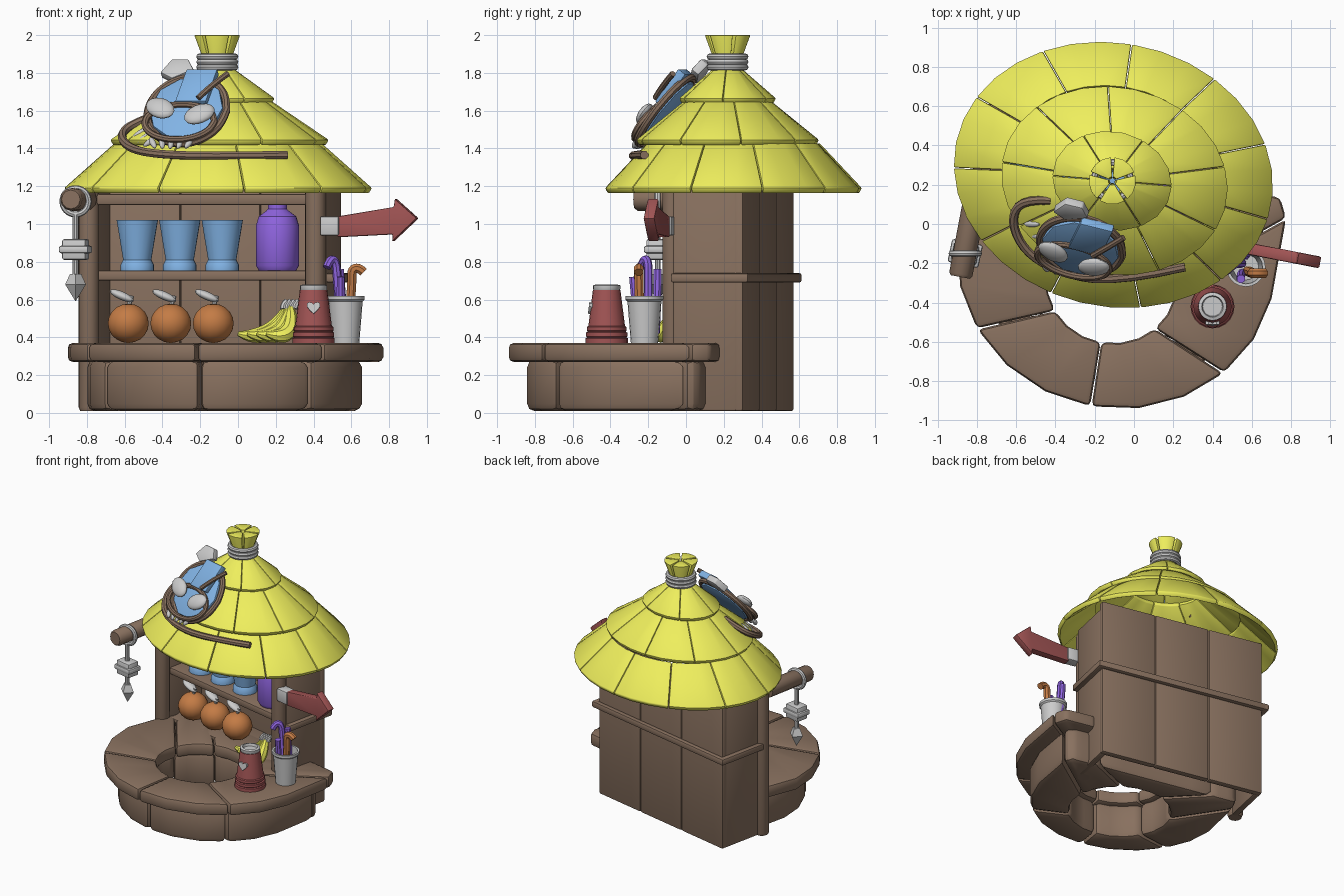
import bpy, bmesh
from math import sin, cos, pi, radians, copysign
from mathutils import Matrix, Vector

if "Cube" in bpy.data.objects:
    bpy.data.objects.remove(bpy.data.objects["Cube"])

COLS = dict(brown=(.25, .165, .115), yellow=(.86, .86, .11), blue=(.22, .45, .78),
            purple=(.28, .13, .75), orange=(.55, .2, .06), red=(.36, .09, .09))
MATS = {}
for k, c in COLS.items():
    MATS[k] = bpy.data.materials.new(k)
    MATS[k].diffuse_color = (*c, 1)

def T(*p):
    return Matrix.Translation(p)

def frame(o, u, v):
    u, v = Vector(u).normalized(), Vector(v).normalized()
    return T(*o) @ Matrix((u, v, u.cross(v))).transposed().to_4x4()

TURN = Matrix.Rotation(radians(-12), 4, 'Z')
HUT = T(-.09, -.18, 0) @ TURN            # the hut and counter are turned a little

def smooth(ob):
    bpy.ops.object.select_all(action='DESELECT')
    ob.select_set(True)
    bpy.context.view_layer.objects.active = ob
    bpy.ops.object.shade_smooth_by_angle(angle=radians(35))

def finish(bm, name, mat=None, M=Matrix(), bevel=0):
    bmesh.ops.recalc_face_normals(bm, faces=bm.faces)
    if bevel:
        edges = [e for e in bm.edges if len(e.link_faces) == 2 and e.calc_face_angle() > .5]
        bmesh.ops.bevel(bm, geom=edges, offset=bevel, segments=2, profile=.5,
                        affect='EDGES', clamp_overlap=True)
    bm.transform(M)
    me = bpy.data.meshes.new(name)
    bm.to_mesh(me)
    bm.free()
    ob = bpy.data.objects.new(name, me)
    bpy.context.collection.objects.link(ob)
    if mat:
        me.materials.append(MATS[mat])
    smooth(ob)

def box(name, x, y, z, mat=None, M=HUT, bevel=.012):
    bm = bmesh.new()
    lo, hi = Vector((x[0], y[0], z[0])), Vector((x[1], y[1], z[1]))
    bmesh.ops.create_cube(bm, size=1, matrix=T(*((lo + hi) / 2)) @ Matrix.Diagonal((*(hi - lo), 1)))
    finish(bm, name, mat, M, bevel)

def lathe(name, pts, mat=None, M=Matrix(), n=20):
    bm = bmesh.new()
    vs = [bm.verts.new((r, 0, z)) for r, z in pts]
    es = [bm.edges.new(p) for p in zip(vs, vs[1:])]
    bmesh.ops.spin(bm, geom=vs + es, cent=(0, 0, 0), axis=(0, 0, 1), angle=2 * pi, steps=n, use_duplicate=False)
    bmesh.ops.remove_doubles(bm, verts=bm.verts, dist=1e-4)
    finish(bm, name, mat, M)

def blob(name, size, mat=None, M=Matrix()):
    bm = bmesh.new()
    bmesh.ops.create_uvsphere(bm, u_segments=16, v_segments=10, radius=1)
    finish(bm, name, mat, M @ Matrix.Diagonal((*size, 1)))

def prism(name, pts, depth, mat=None, M=Matrix(), bevel=.008):
    bm = bmesh.new()
    f = bm.faces.new([bm.verts.new((x, y, -depth / 2)) for x, y in pts])
    r = bmesh.ops.extrude_face_region(bm, geom=[f])
    bmesh.ops.translate(bm, vec=(0, 0, depth), verts=[v for v in r['geom'] if isinstance(v, bmesh.types.BMVert)])
    finish(bm, name, mat, M, bevel)

def tube(name, pts, r, mat=None, cyclic=False, M=Matrix(), kind='NURBS'):
    cu = bpy.data.curves.new(name, 'CURVE')
    cu.dimensions, cu.bevel_depth, cu.bevel_resolution, cu.use_fill_caps = '3D', r, 2, True
    sp = cu.splines.new(kind)
    sp.points.add(len(pts) - 1)
    for p, q in zip(sp.points, pts):
        p.co = (*(M @ Vector(q[:3])), 1)
        p.radius = q[3] if len(q) > 3 else 1
    sp.use_cyclic_u, sp.use_endpoint_u, sp.order_u, sp.resolution_u = cyclic, True, 3, 4
    ob = bpy.data.objects.new(name, cu)
    bpy.context.collection.objects.link(ob)
    if mat:
        cu.materials.append(MATS[mat])
    bpy.ops.object.select_all(action='DESELECT')
    ob.select_set(True)
    bpy.context.view_layer.objects.active = ob
    bpy.ops.object.convert(target='MESH')
    smooth(bpy.context.view_layer.objects.active)

def circle(rx, ry, n=20):
    return [(rx * cos(2 * pi * i / n), ry * sin(2 * pi * i / n), 0) for i in range(n)]

def ring_blocks(name, n, start, sub, section, mat, M, bevel, gap):
    """n separate blocks around a ring; section(angle) gives the cross-section loop."""
    bm = bmesh.new()
    for b in range(n):
        a0, a1 = start + 2 * pi * b / n + gap, start + 2 * pi * (b + 1) / n - gap
        loops = [[bm.verts.new(p) for p in section(a0 + (a1 - a0) * i / sub)] for i in range(sub + 1)]
        for p, q in zip(loops, loops[1:]):
            for i in range(len(p)):
                j = (i + 1) % len(p)
                bm.faces.new((p[i], p[j], q[j], q[i]))
        bm.faces.new(loops[0])
        bm.faces.new(loops[-1])
    finish(bm, name, mat, M, bevel)

# thatched roof: three oval tiers, a tied tuft on top
def roof_section(r0, z0, r1, z1, t=.03):
    prof = [(r0, z0), (r1, z1), (r1 - .015, z1 - t), (r0 - .02, z0 - t)]
    return lambda a: [(r * cos(a), .82 * r * sin(a), z) for r, z in prof]
for name, n, c, dims in (("lower", 11, (-.105, .25), (.822, 1.19, .55, 1.43)),
                         ("middle", 9, (-.10, .22), (.585, 1.445, .28, 1.65)),
                         ("upper", 6, (-.112, .22), (.31, 1.665, .08, 1.83))):
    ring_blocks(name + "_thatch", n, .2 * n, 3, roof_section(*dims), 'yellow', T(*c, 0) @ TURN, .008, .003)
tuft = [(.012, 1.8), (.085, 1.8), (.085, 1.9), (.122, 2.0), (.02, 2.0)]
ring_blocks("roof_tuft", 5, .3, 3, lambda a: [(r * cos(a), r * sin(a), z) for r, z in tuft],
            'yellow', T(-.11, .22, 0), .006, .07)
for i in range(3):
    tube(f"roof_tie_{i}", circle(.095, .095), .017, None, True, T(-.11, .22, 1.83 + .028 * i))

# ring counter made of seven stone-like blocks
def rim(a, k, back):
    c, s = cos(a), sin(a)
    if s <= 0:
        return .80 * k * c, .745 * k * s
    x, y = .80 * k * copysign(abs(c) ** .5, c), min(back, .74 * k * s ** .5)
    return (max(x, -.75) if y > .1 else x), y
def counter(k, back, inner, z0, z1):
    def sec(a):
        x, y = rim(a, k, back)
        u, v = .33 * inner * cos(a), -.12 + .31 * inner * sin(a)
        return [(u, v, z0), (x, y, z0), (x, y, z1), (u, v, z1)]
    return sec
START = radians(-88)
ring_blocks("counter_top", 7, START, 3, counter(1.02, .48, 1, .27, .37), 'brown', HUT, .025, .005)
ring_blocks("counter_base", 7, START, 3, counter(.89, .40, 1.1, .01, .28), 'brown', HUT, .04, .005)

# hut walls, posts, rails and shelf
for i in range(3):
    x = -.77 + i * .432
    box(f"back_plank_{i}", (x, x + .43), (.555, .605), (.01, 1.25), 'brown')
for side, x in (("left", -.77), ("right", .475)):
    box(side + "_wall", (x, x + .05), (.225, .57), (.01, 1.2), 'brown')
for side, x in (("left", -.76), ("right", .466)):
    lathe(side + "_post", [(0, .01), (.047, .01), (.055, .03), (.055, 1.17), (0, 1.17)], 'brown', HUT @ T(x, .21, 0), 12)
box("back_rail", (-.81, .56), (.60, .64), (.69, .74), 'brown')
box("left_rail", (-.81, -.765), (.23, .64), (.69, .74), 'brown')
box("right_rail", (.52, .565), (.22, .64), (.69, .74), 'brown')
box("front_beam", (-.76, .46), (.19, .24), (1.1, 1.16), 'brown')
box("shelf", (-.74, .49), (.25, .57), (.70, .755), 'brown')
box("low_shelf", (-.72, .48), (.24, .57), (.33, .37), 'brown')

# goods: fruit and cups in rows, one jar
for i in range(3):
    x = -.574 + .23 * i
    M = HUT @ T(x, .34, 0)
    blob(f"fruit_{i}", (.11, .11, .104), 'orange', M @ T(0, 0, .474))
    blob(f"fruit_leaf_{i}", (.07, .035, .022), None, M @ T(-.035, 0, .62) @ Matrix.Rotation(.4, 4, 'Y'))
    tube(f"fruit_stem_{i}", [(0, 0, .56), (.01, 0, .59), (.02, 0, .62)], .012, None, False, M)
    lathe(f"cup_{i}", [(0, .755), (.088, .755), (.088, .785), (.075, .81), (.11, 1.02), (.095, 1.02), (.065, .83), (0, .83)],
          'blue', HUT @ T(x + .04, .38, 0))
lathe("jar", [(0, .755), (.1, .755), (.115, .78), (.115, .99), (.1, 1.04), (.06, 1.07), (.05, 1.08), (.05, 1.13), (0, 1.13)],
      'purple', HUT @ T(.225, .38, 0))
for i in range(4):
    dx, dy = .05 * i, -.035 * i + .02
    tube(f"banana_{i}", [(.0 + dx, dy - .05, .42, .3), (.07 + dx, dy - .06, .4, 1), (.17 + .7 * dx, dy * .8 - .05, .43, 1.1),
                         (.24 + .3 * dx, dy * .4 - .04, .51, .8), (.26 + .1 * dx, -.04, .57, .4)], .04, 'yellow')
    tube(f"banana_stem_{i}", [(.24 + .02 * i, -.05, .55), (.24 + .02 * i, -.045, .575), (.26 + .02 * i, -.04, .59)], .018)

# tapered mug with a heart
MUG = T(.40, -.42, 0)
lathe("mug", [(0, .37), (.112, .37), (.112, .395), (.104, .40), (.109, .405), (.109, .425), (.101, .43), (.105, .435),
              (.105, .455), (.097, .46), (.073, .65), (0, .65)], 'red', MUG)
lathe("mug_rim", [(0, .645), (.066, .645), (.072, .655), (.072, .675), (.055, .68), (.05, .66), (0, .66)], None, MUG)
heart = [(.0023 * 16 * sin(t) ** 3, .0023 * (13 * cos(t) - 5 * cos(2 * t) - 2 * cos(3 * t)))
         for t in (2 * pi * (i + .5) / 16 for i in range(16))]
prism("mug_heart", heart, .02, None, frame((.40, -.505, .56), (1, 0, 0), (0, .12, 1)), 0)

# bucket of canes
lathe("bucket", [(0, .37), (.072, .37), (.09, .59), (.1, .6), (.1, .62), (.085, .62), (.065, .4), (0, .4)], None, T(.57, -.22, 0))
tube("orange_cane", [(.58, -.24, .42), (.605, -.25, .68), (.60, -.25, .76), (.64, -.25, .77), (.665, -.25, .745)], .026, 'orange')
tube("purple_cane_a", [(.55, -.2, .42), (.525, -.2, .7), (.52, -.2, .80), (.49, -.22, .82), (.47, -.24, .77)], .023, 'purple')
tube("purple_cane_b", [(.55, -.25, .42), (.54, -.27, .6), (.545, -.28, .72)], .022, 'purple')
tube("purple_cane_c", [(.57, -.16, .42), (.55, -.15, .6), (.54, -.15, .76)], .022, 'purple')

# arrow sign on the right post
arrow = [(0, -.06), (.3, -.045), (.295, -.085), (.43, .04), (.31, .145), (.305, .1), (0, .05)]
A = frame((.53, -.115, .99), (.98, -.19, 0), (0, 0, 1))
prism("arrow_sign", arrow, .06, 'red', A)
prism("sign_bracket", [(-.09, -.05), (.01, -.05), (.01, .05), (-.09, .05)], .08, None, A)

# hanging lantern on a beam
d = Vector((.08, .42, 0))
lathe("lantern_beam", [(0, 0), (.05, 0), (.06, .015), (.06, .42), (0, .42)], 'brown', frame((-.885, -.27, 1.13), (0, 0, 1), d.cross((0, 0, 1))), 12)
lathe("beam_core", [(0, 0), (.05, 0), (.06, .015), (.06, .42), (0, .42)], 'brown', frame((-.885, -.27, 1.13), d.cross((0, 0, 1)), (0, 0, 1)) @ Matrix.Rotation(pi, 4, 'X'), 12)
bpy.data.objects.remove(bpy.data.objects["lantern_beam"])
bpy.data.objects["beam_core"].name = "lantern_beam"
L = T(-.86, -.15, 0)
tube("lantern_ring", circle(.07, .07), .016, None, True, L @ T(0, 0, 1.12) @ Matrix.Rotation(pi / 2, 4, 'X'))
lathe("lantern_rod", [(0, .68), (.016, .68), (.016, 1.05), (0, 1.05)], None, L, 10)
box("lantern_box", (-.065, .065), (-.05, .05), (.81, .92), None, L @ TURN)
box("lantern_band", (-.08, .08), (-.06, .06), (.845, .885), None, L @ TURN)
lathe("lantern_drop", [(0, .59), (.055, .68), (.03, .735), (0, .735)], None, L, 4)

# oval ornament lying on the roof
F = frame((-.27, -.11, 1.6), (.97, -.24, 0), (.15, .6, .78))
prism("ornament_disc", [p[:2] for p in circle(.2, .21, 10)], .05, 'blue', F)
prism("ornament_flap", [(-.06, .02), (.11, .02), (.14, .24), (-.03, .24)], .05, 'blue', F @ T(0, 0, .03))
tube("ornament_rim", circle(.215, .225), .021, 'brown', True, F)
tube("ornament_lower_rim", circle(.19, .12), .018, 'brown', True, F @ T(-.02, -.1, .03))
tube("ornament_stick", [(.07, .03, .07), (.13, .12, .07), (.2, .21, .05)], .016, 'brown', False, F)
for i, (x, y, t) in enumerate(((-.13, -.03, -.5), (.09, -.07, .5))):
    blob(f"ornament_leaf_{i}", (.085, .06, .03), None, F @ T(x, y, .06) @ Matrix.Rotation(t, 4, 'Z'))
prism("ornament_point", [(-.1, -.02), (-.03, -.06), (.08, .0), (.04, .07), (-.05, .07)], .05, None, F @ T(-.08, .26, 0))
for i in range(5):
    blob(f"ornament_tooth_{i}", (.016, .04, .016), None, F @ T(-.15 + .05 * i, -.225, .01) @ Matrix.Rotation(.5 - .25 * i, 4, 'Z'))
for i in range(3):
    blob(f"ornament_spike_{i}", (.05, .016, .016), None, T(-.52 + .03 * i, .0 - .06 * i, 1.48 - .02 * i) @ Matrix.Rotation(-.6, 4, 'Y'))
tube("ornament_tail", [(-.42, .12, 1.58), (-.57, .13, 1.53), (-.63, .02, 1.46), (-.56, -.14, 1.39), (-.38, -.25, 1.365),
                       (-.1, -.3, 1.36), (.26, -.22, 1.365)], .023, 'brown')

for m in bpy.data.materials:
    if m.users and not m.is_grease_pencil:
        m.use_nodes = True
        m.node_tree.nodes["Principled BSDF"].inputs["Base Color"].default_value = m.diffuse_color
